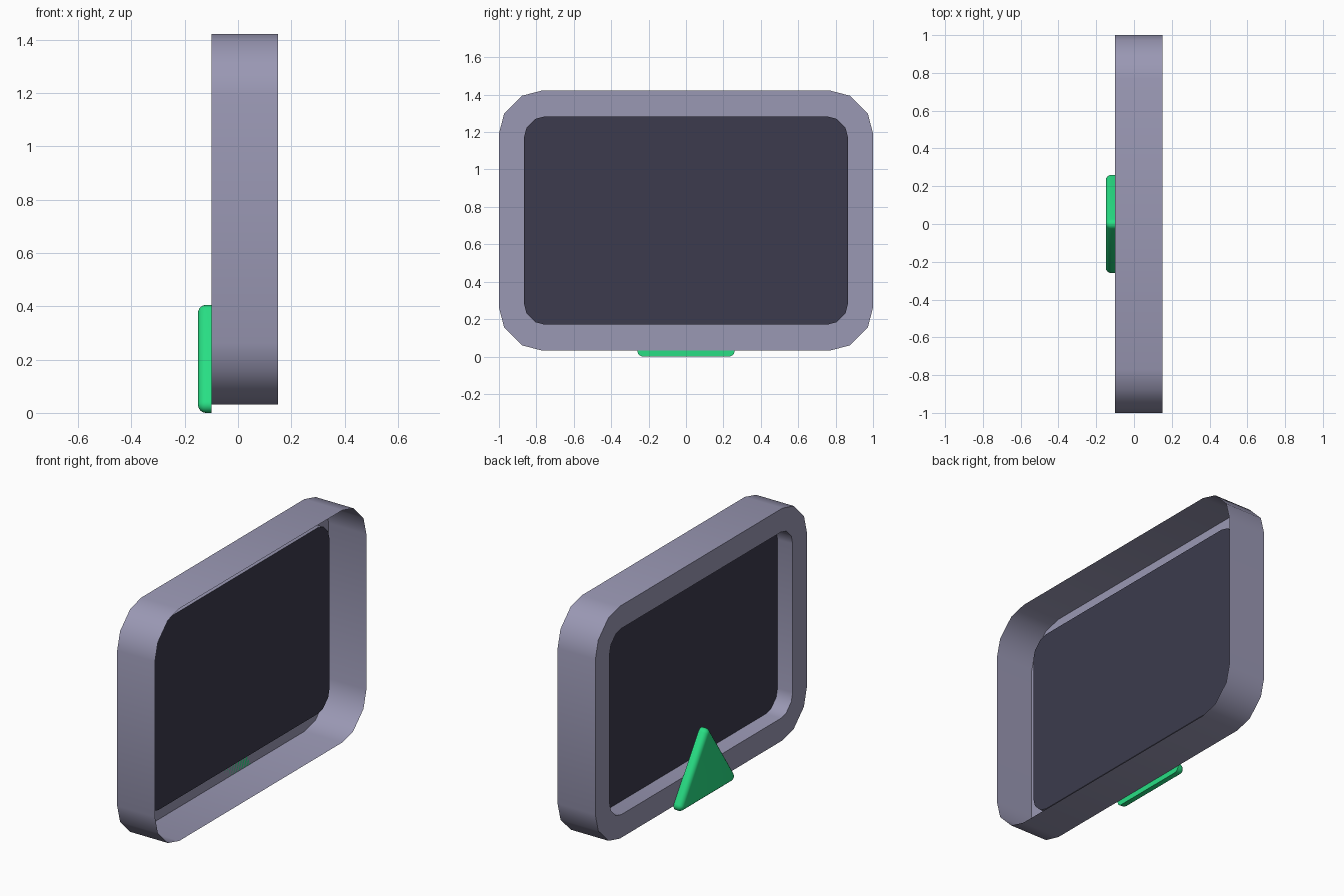
import bpy, bmesh, math

old = bpy.data.objects.get("Cube")
if old:
    bpy.data.objects.remove(old, do_unlink=True)

MID_Z = 0.727


def material(name, rgb):
    mat = bpy.data.materials.new(name)
    mat.use_nodes = True
    mat.diffuse_color = (*rgb, 1)
    mat.node_tree.nodes["Principled BSDF"].inputs["Base Color"].default_value = (*rgb, 1)
    return mat


def rounded_rect(half_y, half_z, radius):
    """Four corners of three segments each, counter-clockwise in y, z."""
    arc = [(1, 0), (0.88, 0.46), (0.46, 0.88), (0, 1)]
    quarter = [(half_y - radius + radius * a, half_z - radius + radius * b) for a, b in arc]
    left = [(-y, z) for y, z in reversed(quarter)]
    return quarter + left + [(-y, -z) for y, z in quarter + left]


def ring(bm, outline, x, z=MID_Z):
    return [bm.verts.new((x, py, pz + z)) for py, pz in outline]


def bridge(bm, a, b):
    for i in range(len(a)):
        j = (i + 1) % len(a)
        bm.faces.new((a[i], a[j], b[j], b[i]))


def finish(bm, name, mat, angle=40):
    mesh = bpy.data.meshes.new(name)
    bm.to_mesh(mesh)
    bm.free()
    mesh.materials.append(mat)
    obj = bpy.data.objects.new(name, mesh)
    bpy.context.collection.objects.link(obj)
    bpy.ops.object.select_all(action="DESELECT")
    obj.select_set(True)
    bpy.context.view_layer.objects.active = obj
    bpy.ops.object.shade_smooth_by_angle(angle=math.radians(angle))
    return obj


frame_mat = material("frame lavender grey", (0.323, 0.314, 0.456))
screen_mat = material("screen dark slate", (0.045, 0.044, 0.074))
green_mat = material("marker green", (0.021, 0.73, 0.23))

outer = rounded_rect(1.0, 0.695, 0.23)
inner = rounded_rect(0.866, 0.557, 0.112)

# Frame: open outer shell, flat bezel and recess wall
bm = bmesh.new()
loops = [ring(bm, outer, 0.15), ring(bm, outer, -0.10),
         ring(bm, inner, -0.10), ring(bm, inner, 0.0)]
for a, b in zip(loops, loops[1:]):
    bridge(bm, b, a)
bmesh.ops.recalc_face_normals(bm, faces=bm.faces)
finish(bm, "frame", frame_mat)

# Screen panel at the bottom of the recess
bm = bmesh.new()
bm.faces.new(reversed(ring(bm, inner, 0.0)))
finish(bm, "screen", screen_mat)

# Triangular marker with rounded corners and a rounded outer edge
CORNERS = [((-0.23, 0.03), 215), ((0.23, 0.03), 330), ((0, 0.375), 90)]
CORNERS = [((-0.23, 0.03), 147, 270), ((0.23, 0.03), -90, 33), ((0, 0.375), 33, 147)]
STEPS = 6


def triangle(radius):
    points = []
    for (cy, cz), start, end in CORNERS:
        for i in range(STEPS + 1):
            t = math.radians(start + (end - start) * i / STEPS)
            points.append((cy + radius * math.cos(t), cz + radius * math.sin(t)))
    return points


bm = bmesh.new()
loops = [ring(bm, triangle(0.03), -0.10, 0)]
for k in range(5):
    t = math.radians(20 * k)
    loops.append(ring(bm, triangle(0.03 * math.cos(t)), -0.12 - 0.03 * math.sin(t), 0))
for a, b in zip(loops, loops[1:]):
    bridge(bm, a, b)
bm.faces.new(loops[0])
bm.faces.new(loops[-1])
bmesh.ops.recalc_face_normals(bm, faces=bm.faces)
finish(bm, "triangle_marker", green_mat)
